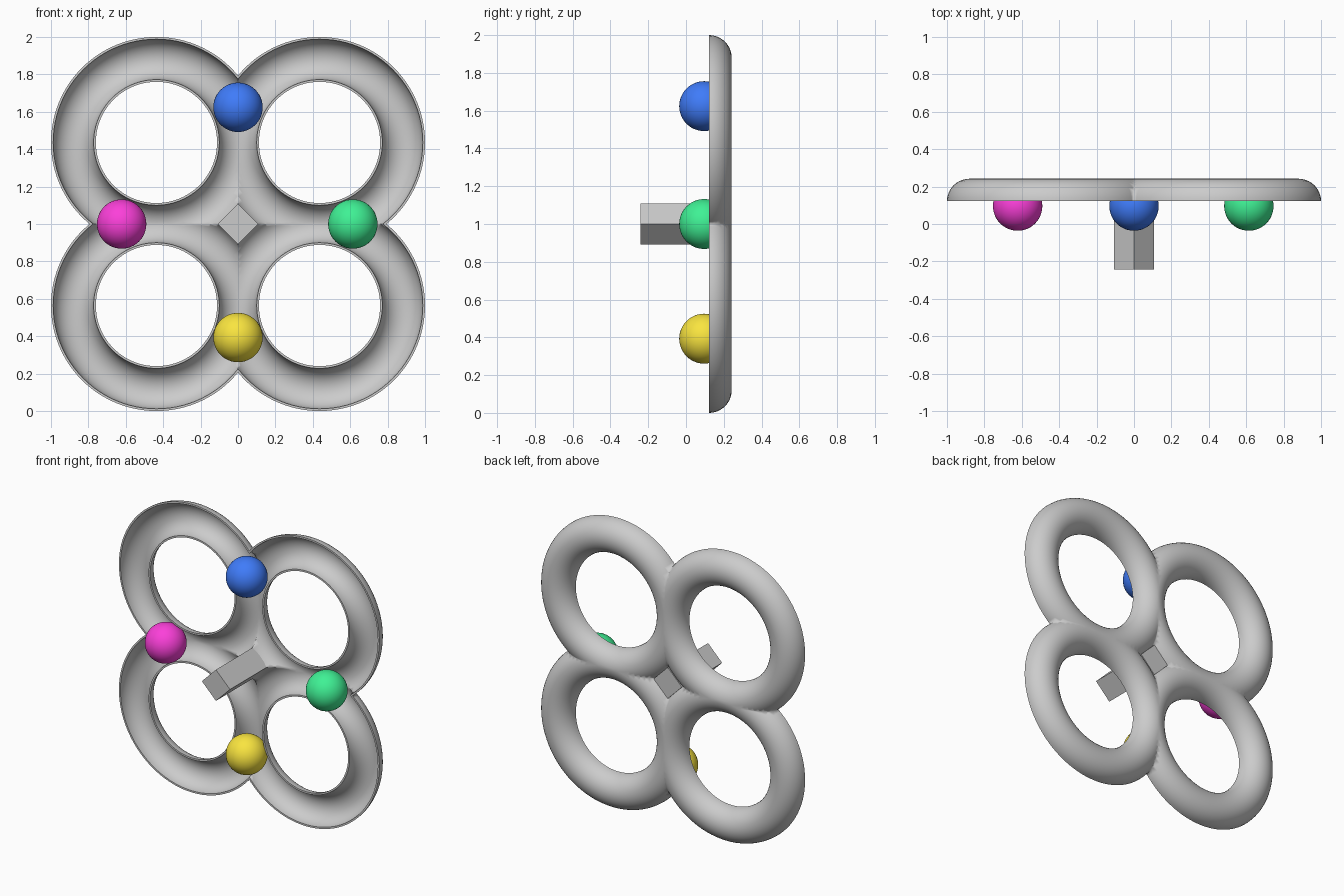
import bpy, bmesh
from math import sin, cos, pi

if "Cube" in bpy.data.objects:
    bpy.data.objects.remove(bpy.data.objects["Cube"])

C = 0.436        # ring centre offset from the middle
R = 0.444        # ring path radius
TUBE = 0.12      # outer radius of the half-round section
WALL = 0.012     # shell thickness
Y0 = 0.122       # open front rim plane
ARC, SEG = 20, 96


def add_object(name, bm, loc):
    bmesh.ops.recalc_face_normals(bm, faces=bm.faces)
    me = bpy.data.meshes.new(name)
    bm.to_mesh(me)
    bm.free()
    ob = bpy.data.objects.new(name, me)
    ob.location = loc
    bpy.context.collection.objects.link(ob)
    return ob


def smooth(ob, angle=0.6):
    bpy.ops.object.select_all(action='DESELECT')
    ob.select_set(True)
    bpy.context.view_layer.objects.active = ob
    bpy.ops.object.shade_smooth_by_angle(angle=angle)


# four-ring shell: hollow half-round profile swept round one ring
arc = [pi * i / ARC for i in range(ARC + 1)]
profile = [(R + TUBE * cos(a), TUBE * sin(a)) for a in arc]
inner = TUBE - WALL
profile += [(R + inner * cos(a), inner * sin(a)) for a in reversed(arc)]

bm = bmesh.new()
rings = []
for s in range(SEG):
    t = 2 * pi * s / SEG
    rings.append([bm.verts.new((C + r * cos(t), Y0 + y, C + r * sin(t))) for r, y in profile])
n = len(profile)
for s in range(SEG):
    a, b = rings[s], rings[(s + 1) % SEG]
    for i in range(n):
        j = (i + 1) % n
        bm.faces.new((a[i], a[j], b[j], b[i]))
# trim to one quadrant so the mirrored rings fuse without inner walls
for normal in ((1, 0, 0), (0, 0, 1)):
    bmesh.ops.bisect_plane(bm, geom=bm.verts[:] + bm.edges[:] + bm.faces[:],
                           plane_co=(0, 0, 0), plane_no=normal, clear_inner=True)
shell = add_object("four_ring_shell", bm, (0, 0, 1))
smooth(shell)
mirror = shell.modifiers.new("mirror", 'MIRROR')
mirror.use_axis = (True, False, True)
mirror.merge_threshold = 0.0005

# square centre post turned to a diamond
bm = bmesh.new()
bmesh.ops.create_cube(bm, size=1)
bmesh.ops.scale(bm, verts=bm.verts, vec=(0.153, 0.442, 0.153))
post = add_object("centre_post", bm, (0, -0.021, 1))
post.rotation_euler = (0, pi / 4, 0)

# coloured button balls
for name, x, z, color in (
        ("blue_ball", 0, 1.624, (0.05, 0.2, 0.95, 1)),
        ("yellow_ball", 0, 0.393, (0.95, 0.78, 0.05, 1)),
        ("pink_ball", -0.622, 1, (0.97, 0.05, 0.7, 1)),
        ("green_ball", 0.614, 1, (0.05, 0.88, 0.3, 1))):
    bm = bmesh.new()
    bmesh.ops.create_uvsphere(bm, u_segments=48, v_segments=24, radius=0.132)
    ball = add_object(name, bm, (x, 0.096, z))
    smooth(ball)
    mat = bpy.data.materials.new(name)
    mat.diffuse_color = color
    mat.use_nodes = True
    mat.node_tree.nodes["Principled BSDF"].inputs["Base Color"].default_value = mat.diffuse_color
    ball.data.materials.append(mat)
